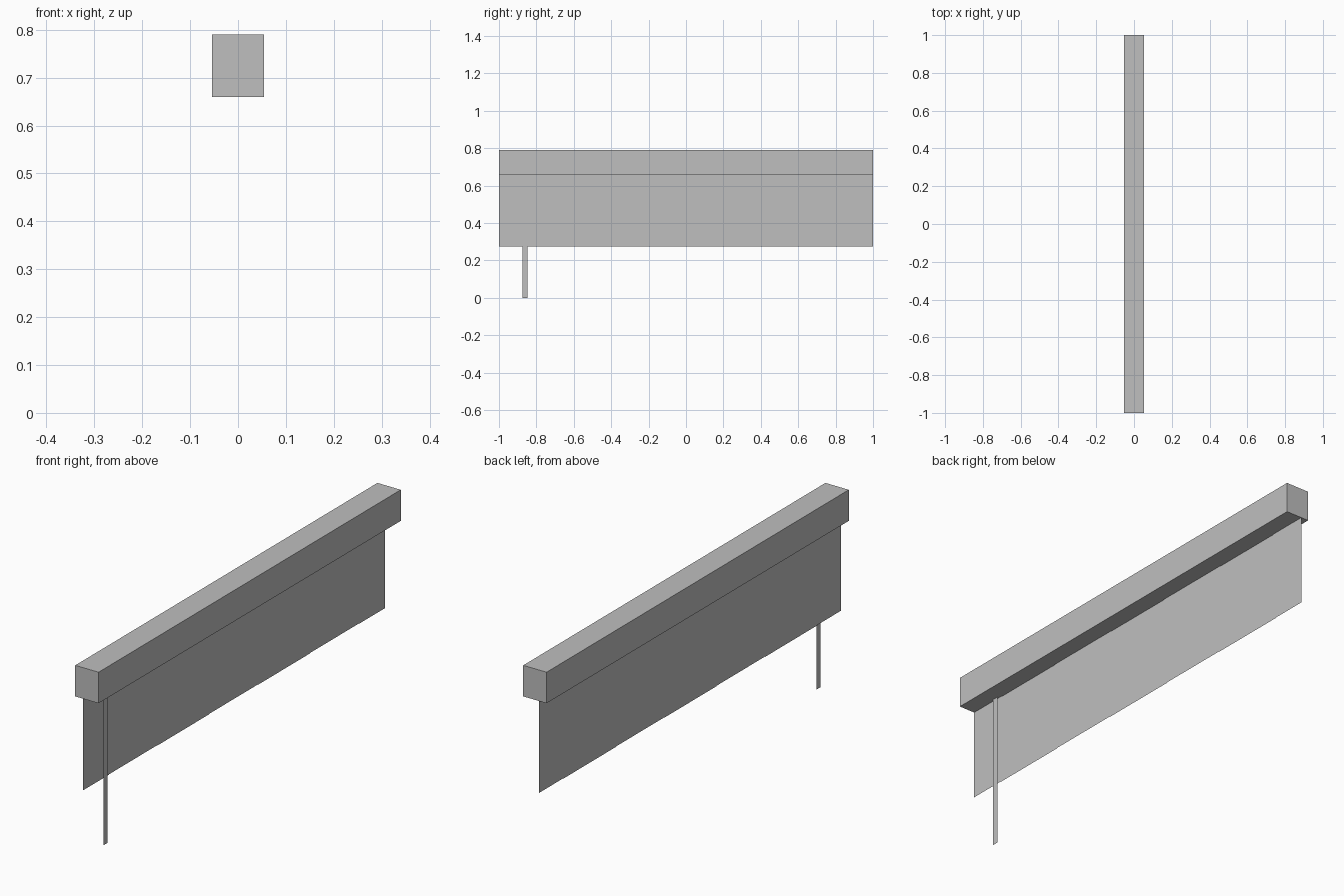
import bpy

cube = bpy.data.objects.get("Cube")
if cube:
    bpy.data.objects.remove(cube, do_unlink=True)

grey = bpy.data.materials.new("plain_grey")
grey.use_nodes = True
colour = (0.52, 0.52, 0.52, 1)
grey.diffuse_color = colour
grey.node_tree.nodes["Principled BSDF"].inputs["Base Color"].default_value = colour


def finish(name):
    ob = bpy.context.object
    ob.name = name
    ob.data.materials.append(grey)
    bpy.ops.object.transform_apply(location=True, rotation=True, scale=True)
    return ob


def box(name, size, centre):
    bpy.ops.mesh.primitive_cube_add(size=1, location=centre)
    bpy.context.object.scale = size
    return finish(name)


def sheet(name, x, y0, y1, z0, z1):
    """Thin upright sheet facing +x."""
    centre = (x, (y0 + y1) / 2, (z0 + z1) / 2)
    bpy.ops.mesh.primitive_plane_add(size=1, location=centre, rotation=(0, 1.5707963, 0))
    bpy.context.object.scale = (z1 - z0, y1 - y0, 1)
    return finish(name)


RAIL_BOTTOM, RAIL_TOP = 0.66, 0.79
SLAT_BOTTOM = 0.275
PITCH = 1 / 3
OVERLAP = 0.006

# Head rail
box("head_rail", (0.108, 2, RAIL_TOP - RAIL_BOTTOM), (0, 0, (RAIL_BOTTOM + RAIL_TOP) / 2))

# Closed vertical slats, overlapping slightly, with the end ones cut at the rail ends
for i in range(-3, 4):
    y0 = max(-1, (i - 0.5) * PITCH - OVERLAP)
    y1 = min(1, (i + 0.5) * PITCH + OVERLAP)
    x = -0.021 + 0.002 * (i % 2)
    sheet(f"slat_{i + 4}", x, y0, y1, SLAT_BOTTOM, RAIL_BOTTOM)

# Hanging control wand
sheet("control_wand", -0.011, -0.875, -0.848, 0, RAIL_BOTTOM)
